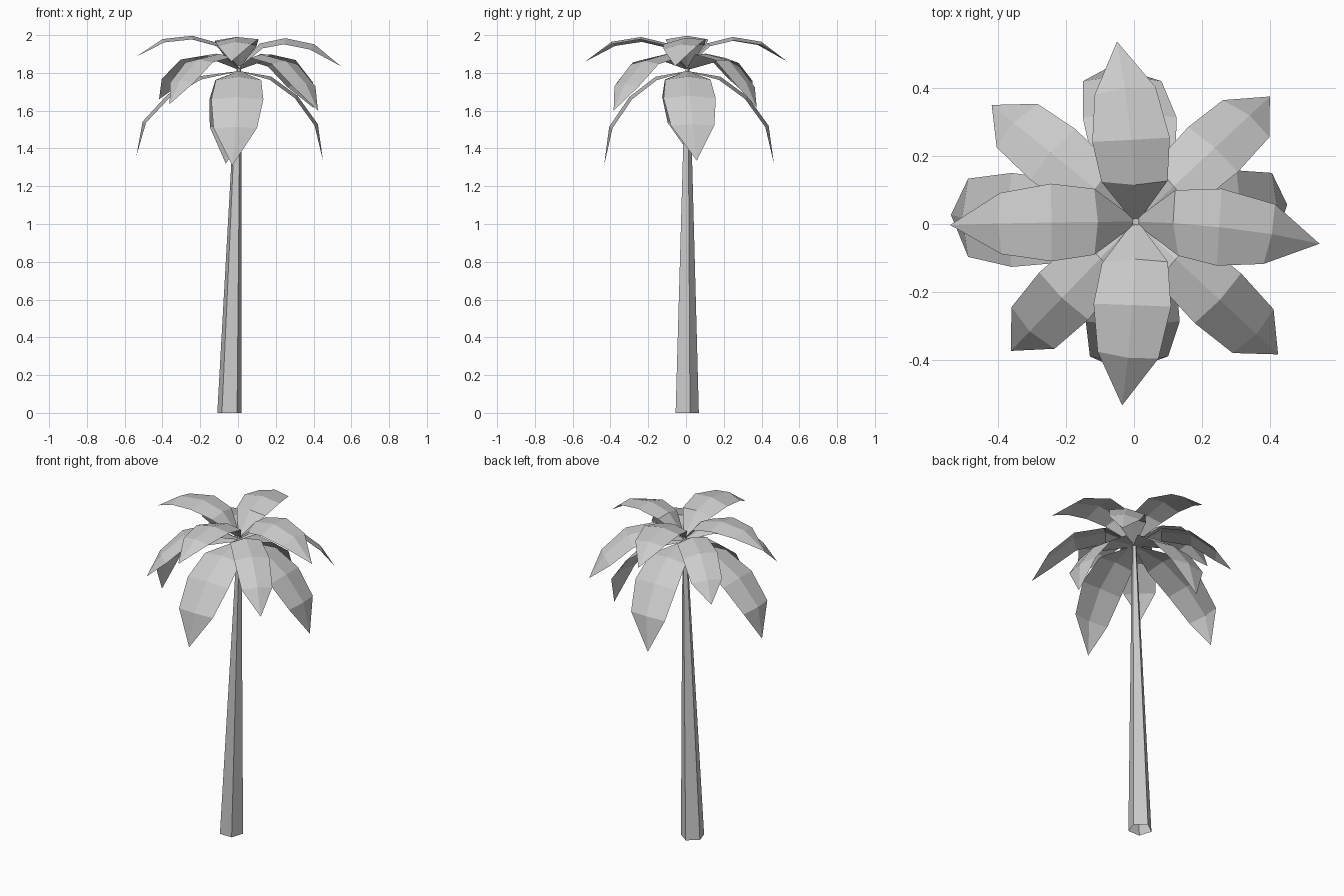
import bpy
import bmesh
from math import cos, sin, radians
from mathutils import Vector

cube = bpy.data.objects.get("Cube")
if cube:
    bpy.data.objects.remove(cube, do_unlink=True)

grey = bpy.data.materials.new("plain_grey")
grey.use_nodes = True
grey.diffuse_color = (0.6, 0.6, 0.6, 1)
grey.node_tree.nodes["Principled BSDF"].inputs["Base Color"].default_value = (0.6, 0.6, 0.6, 1)


def finish(bm, name):
    mesh = bpy.data.meshes.new(name)
    bm.to_mesh(mesh)
    bm.free()
    mesh.materials.append(grey)
    obj = bpy.data.objects.new(name, mesh)
    bpy.context.collection.objects.link(obj)
    return obj


def make_trunk(bottom, top, r_bottom, r_top, sides=5):
    """Leaning, tapered trunk with a flat front face, open underneath."""
    bm = bmesh.new()
    rings = []
    for centre, r in ((bottom, r_bottom), (top, r_top)):
        angles = [radians(90 + 360 * i / sides) for i in range(sides)]
        rings.append([bm.verts.new(Vector(centre) + Vector((r * cos(a), r * sin(a), 0)))
                      for a in angles])
    low, high = rings
    for i in range(sides):
        j = (i + 1) % sides
        bm.faces.new((low[i], low[j], high[j], high[i]))
    bm.faces.new(high)
    return finish(bm, "trunk")


def make_frond(name, profile, turn, angle, reach, drift, lift, roll, sag=0.019):
    """Ridged leaf: profile rows are distance out, height and half width."""
    bm = bmesh.new()
    a = radians(angle)
    out = Vector((cos(a), sin(a), 0))
    side = Vector((-sin(a), cos(a), 0))
    up = Vector((0, 0, 1))
    crown = Vector((0.005, 0.007, 0))
    last = len(profile) - 1
    rows = []
    for i, (dist, height, half) in enumerate(profile):
        t = (i / last) ** 2
        ridge = crown + out * dist * reach + side * drift * t + up * (height + lift * t)
        if i == last:
            tip = bm.verts.new(ridge)
            break
        # edges drop away from the ridge, square to the leaf's curve
        before, after = profile[max(i - 1, 0)], profile[i + 1]
        run, rise = after[0] - before[0], after[1] - before[1]
        normal = (up * run - out * rise).normalized()
        fall = normal * sag * min(1, half / 0.08)
        # the cross-section follows the sideways bend and the leaf's roll
        across = (side - out * turn * drift * t + normal * roll).normalized() * half
        rows.append([bm.verts.new(p) for p in
                     (ridge - across - fall, ridge, ridge + across - fall)])
    for inner, outer in zip(rows, rows[1:]):
        for k in (0, 1):
            bm.faces.new((inner[k], outer[k], outer[k + 1], inner[k + 1]))
    for k in (0, 1):
        bm.faces.new((rows[-1][k], tip, rows[-1][k + 1]))
    return finish(bm, name)


make_trunk((-0.045, 0, 0), (0.005, 0.007, 1.84), 0.068, 0.012)

# Leaf curves for the three tiers
upper = [(0, 1.83, 0.008), (0.11, 1.957, 0.097), (0.245, 1.99, 0.114), (0.4, 1.965, 0.09), (0.54, 1.86, 0)]
middle = [(0, 1.82, 0.008), (0.155, 1.9, 0.088), (0.325, 1.87, 0.1), (0.467, 1.755, 0.088), (0.55, 1.625, 0)]
lower = [(0, 1.81, 0.008), (0.17, 1.78, 0.12), (0.31, 1.675, 0.138), (0.418, 1.52, 0.115), (0.445, 1.32, 0)]

# Each leaf: place, angle, reach, sideways drift, tip lift, roll
tiers = {
    "upper": (upper, 4, [("left", 0, 1, -0.065, -0.025, 0.12), ("back", 90, 0.98, 0.055, 0, 0),
                         ("right", 180, 1.01, 0.01, 0.025, 0), ("front", 270, 1, -0.04, 0, 0.06)]),
    "middle": (middle, 0, [("back_left", 43, 0.98, 0, -0.01, -0.2), ("back_right", 141, 0.99, 0, 0.035, 0.1),
                           ("front_right", 226, 0.96, 0, 0.01, 0), ("front_left", 317, 1.04, 0, -0.025, 0)]),
    "lower": (lower, 0, [("left", 0, 1, 0.05, 0.015, 0), ("back", 90, 1.03, 0.07, 0, 0),
                         ("right", 180, 1.22, -0.02, 0.04, 0), ("front", 270, 0.99, -0.035, -0.01, 0)]),
}
for tier, (profile, turn, leaves) in tiers.items():
    for place, *shape in leaves:
        make_frond(f"{tier}_frond_{place}", profile, turn, *shape)
